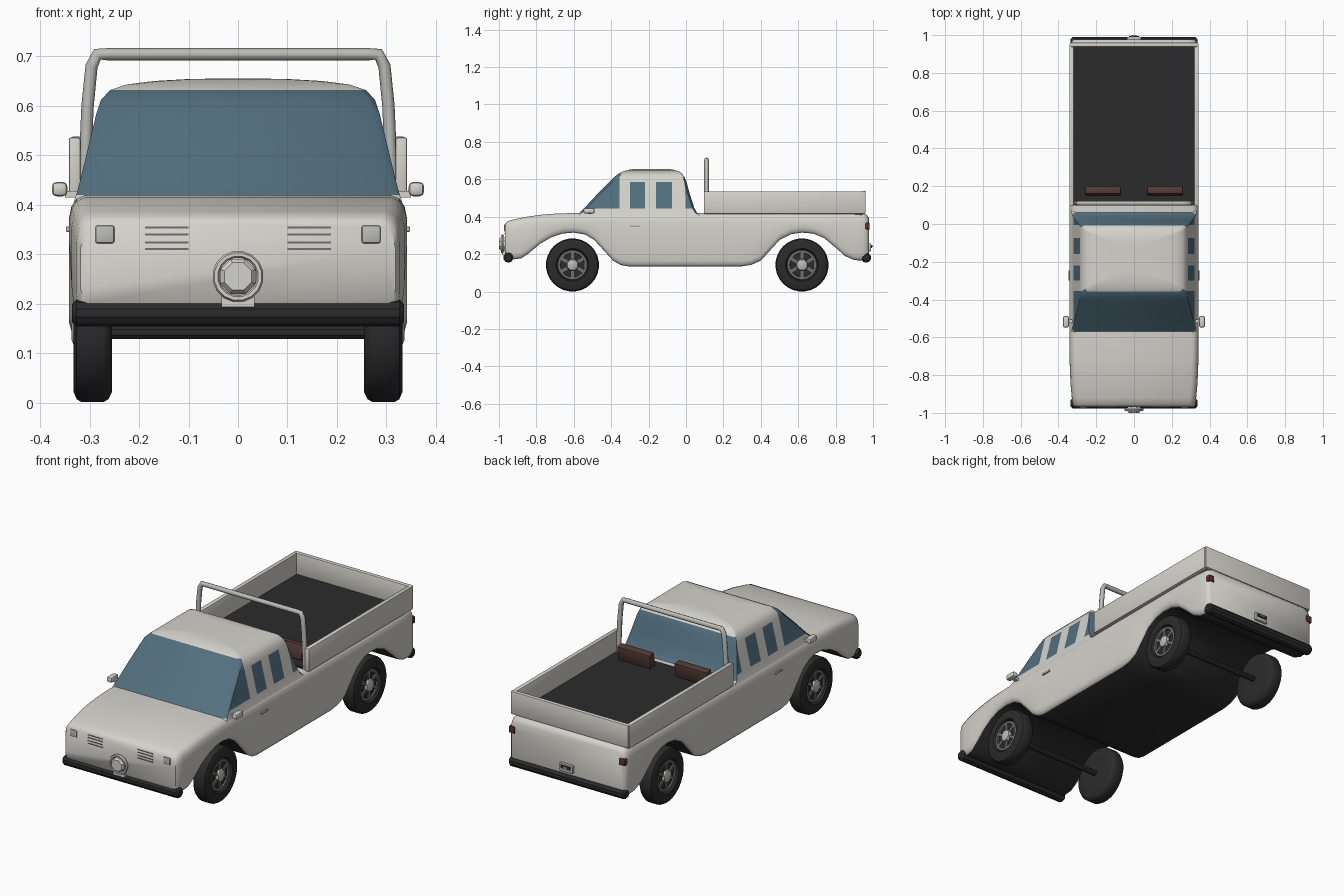
import bpy, bmesh, math
from mathutils import Matrix, Vector

if "Cube" in bpy.data.objects:
    bpy.data.objects.remove(bpy.data.objects["Cube"])


def mat(name, r, g, b):
    m = bpy.data.materials.new(name)
    m.diffuse_color = (r, g, b, 1)
    m.use_nodes = True
    m.node_tree.nodes["Principled BSDF"].inputs["Base Color"].default_value = m.diffuse_color
    return m


PAINT = mat("off_white_paint", 0.66, 0.65, 0.60)
GLASS = mat("blue_glass", 0.085, 0.16, 0.21)
BLACK = mat("black_rubber", 0.024, 0.024, 0.024)
METAL = mat("light_metal", 0.50, 0.50, 0.47)
STEEL = mat("dark_steel", 0.16, 0.16, 0.16)
BROWN = mat("brown_leather", 0.085, 0.042, 0.036)
RED = mat("dark_red_lamp", 0.10, 0.03, 0.025)


def finish(name, bm, mats, angle=35):
    bmesh.ops.recalc_face_normals(bm, faces=bm.faces[:])
    me = bpy.data.meshes.new(name)
    bm.to_mesh(me)
    bm.free()
    for m in mats:
        me.materials.append(m)
    ob = bpy.data.objects.new(name, me)
    bpy.context.collection.objects.link(ob)
    bpy.ops.object.select_all(action='DESELECT')
    ob.select_set(True)
    bpy.context.view_layer.objects.active = ob
    bpy.ops.object.shade_smooth_by_angle(angle=math.radians(angle))
    return ob


def box(name, x, y, z, m, bevel=0.0, tilt=0.0):
    """Box from (min, max) ranges, with optional bevel and tilt about x."""
    bm = bmesh.new()
    bmesh.ops.create_cube(bm, size=1)
    size = Vector((x[1] - x[0], y[1] - y[0], z[1] - z[0]))
    bmesh.ops.scale(bm, vec=size, verts=bm.verts)
    if bevel:
        bmesh.ops.bevel(bm, geom=bm.edges[:], offset=bevel, segments=2, profile=0.5, affect='EDGES')
    mid = Vector((sum(x) / 2, sum(y) / 2, sum(z) / 2))
    bmesh.ops.transform(bm, matrix=Matrix.Translation(mid) @ Matrix.Rotation(tilt, 4, 'X'), verts=bm.verts)
    return finish(name, bm, [m])


def lathe(name, profile, n, centre, axis, m, closed=False):
    """Turn (radius, offset) points about the x or y axis."""
    bm = bmesh.new()
    rings = []
    for r, o in profile:
        ring = []
        for i in range(n):
            a = 2 * math.pi * (i + 0.5) / n
            c, s = r * math.cos(a), r * math.sin(a)
            p = Vector((o, c, s)) if axis == 'X' else Vector((c, o, s))
            ring.append(bm.verts.new(p + Vector(centre)))
        rings.append(ring)
    pairs = list(zip(rings, rings[1:])) + ([(rings[-1], rings[0])] if closed else [])
    for a, b in pairs:
        for i in range(n):
            bm.faces.new((a[i], a[(i + 1) % n], b[(i + 1) % n], b[i]))
    if not closed:
        bm.faces.new(rings[0])
        bm.faces.new(rings[-1])
    return finish(name, bm, [m])


def tube(name, pts, r, m):
    cu = bpy.data.curves.new(name, 'CURVE')
    cu.dimensions = '3D'
    cu.bevel_depth, cu.bevel_resolution, cu.use_fill_caps = r, 2, True
    sp = cu.splines.new('POLY')
    sp.points.add(len(pts) - 1)
    for p, co in zip(sp.points, pts):
        p.co = (*co, 1)
    cu.materials.append(m)
    ob = bpy.data.objects.new(name, cu)
    bpy.context.collection.objects.link(ob)


# Lower body: sections along y with a wavy underside that forms the arches
BOTTOM = [(-.968, .20), (-.955, .19), (-.92, .172), (-.88, .178), (-.84, .205), (-.78, .255), (-.72, .29),
          (-.66, .31), (-.60, .315), (-.54, .305), (-.49, .275), (-.44, .22), (-.39, .165), (-.35, .142),
          (-.31, .135), (0, .135), (.30, .135), (.35, .143), (.40, .165), (.45, .22), (.50, .275), (.56, .306),
          (.62, .315), (.68, .31), (.74, .285), (.80, .235), (.85, .19), (.90, .168), (.95, .165), (.965, .17), (.978, .185)]
TOP = [(-.968, .362), (-.955, .376), (-.92, .386), (-.85, .40), (-.75, .414), (-.6, .42), (.94, .42), (.965, .412), (.978, .395)]
WIDTH = [(-.968, .318), (-.955, .326), (-.85, .336), (-.7, .342), (.8, .342), (.95, .336), (.965, .332), (.978, .322)]


def lerp(table, y):
    for (a, u), (b, v) in zip(table, table[1:]):
        if y <= b:
            return u + (v - u) * (y - a) / (b - a)
    return table[-1][1]


bm = bmesh.new()
rings = []
for y, zb in BOTTOM:
    zt, w = lerp(TOP, y), lerp(WIDTH, y)
    half = [(.955 * w, zb), (.985 * w, zb + .01), (w, zb + .03), (w, zt - .05),
            (.985 * w, zt - .024), (.955 * w, zt - .008), (.90 * w, zt)]
    loop = half + [(-x, z) for x, z in reversed(half)]
    rings.append([bm.verts.new((x, y, z)) for x, z in loop])
n = len(rings[0])
for a, b in zip(rings, rings[1:]):
    for i in range(n):
        f = bm.faces.new((a[i], a[(i + 1) % n], b[(i + 1) % n], b[i]))
        f.material_index = 1 if i == n - 1 else 0
bm.faces.new(rings[0])
bm.faces.new(rings[-1])
finish("lower_body", bm, [PAINT, BLACK], 50)

# Cab: rings by height (z, front y, back y, half width), glass picked by cell
LEVELS = [(.405, -.585, .085, .332), (.42, -.57, .06, .327), (.445, -.545, .045, .320), (.515, -.48, .022, .303),
          (.585, -.41, .003, .286), (.612, -.385, -.008, .277), (.632, -.358, -.022, .258), (.643, -.335, -.04, .225),
          (.650, -.31, -.06, .17), (.654, -.285, -.085, .10), (.655, -.26, -.11, .04)]
SPLITS = [-.355, -.30, -.22, -.16, -.075, -.004]
bm = bmesh.new()
rings = []
for z, yf, yb, w in LEVELS:
    side = [(w - .014, yf), (w, yf + .014)]
    side += [(w, min(max(s, yf + .016), yb - .011)) for s in SPLITS]
    side += [(w, yb - .01), (w - .012, yb)]
    loop = side + [(-x, y) for x, y in reversed(side)]
    rings.append([bm.verts.new((x, y, z)) for x, y in loop])
n = len(rings[0])
for k, (a, b) in enumerate(zip(rings, rings[1:])):
    for i in range(n):
        f = bm.faces.new((a[i], a[(i + 1) % n], b[(i + 1) % n], b[i]))
        c = i if i < n // 2 else n - 2 - i
        screen = i == n - 1 or c == 0
        rear = i == n // 2 - 1 or c == 8
        glass = (screen and 1 <= k <= 5) or (rear and 1 <= k <= 4) or (c == 1 and 2 <= k <= 5 and not screen)
        glass = glass or (c in (3, 5) and 2 <= k <= 3) or (c == 7 and 2 <= k <= 3)
        f.material_index = int(glass and (c != -1 or screen))
bm.faces.new(rings[-1])
finish("cab", bm, [PAINT, GLASS], 40)

# Cargo bed
for s, side in ((1, "right"), (-1, "left")):
    xs = sorted((s * .318, s * .342))
    box(side + "_bed_wall", xs, (.095, .955), (.415, .536), PAINT, .005)
box("tailgate", (-.338, .338), (.937, .96), (.418, .538), PAINT, .005)
box("bed_floor", (-.32, .32), (.10, .94), (.41, .428), BLACK)

# Roll bar
tube("roll_bar", [(-.312, .11, .42), (-.304, .11, .60), (-.296, .11, .68), (-.284, .11, .704), (-.262, .11, .704),
                  (.262, .11, .704), (.284, .11, .704), (.296, .11, .68), (.304, .11, .60), (.312, .11, .42)], .0125, METAL)

# Bumpers
for name, y in (("front_bumper", -.95), ("rear_bumper", .963)):
    lathe(name, [(.018, -.335), (.027, -.326), (.027, .326), (.018, .335)], 10, (0, y, .181), 'X', BLACK)

# Mirrored details: seats, mirrors, handles, lamps, grille slats
for s, side in ((1, "right"), (-1, "left")):
    def span(a, b):
        return sorted((s * a, s * b))
    box(side + "_bed_seat", span(.07, .26), (.155, .195), (.428, .505), BROWN, .007, -.15)
    box(side + "_mirror", span(.345, .376), (-.548, -.488), (.417, .446), PAINT, .009)
    box(side + "_mirror_stem", span(.315, .35), (-.525, -.505), (.415, .428), PAINT)
    box(side + "_door_handle", span(.338, .348), (-.30, -.245), (.345, .356), METAL, .003)
    box(side + "_headlamp", span(.25, .288), (-.974, -.95), (.322, .358), METAL, .004)
    box(side + "_tail_lamp", span(.300, .334), (.95, .982), (.332, .368), RED, .004)
    for i, z in enumerate((.308, .322, .338, .352)):
        box(side + "_grille_slat_%d" % i, span(.10, .188), (-.9705, -.96), (z, z + .004), STEEL)

# Front badge ring, disc and bracket
ring = [(.045 + .007 * math.cos(a), .009 * math.sin(a)) for a in [k * math.pi / 3 for k in range(6)]]
lathe("front_ring", ring, 16, (0, -.982, .255), 'Y', PAINT, True)
lathe("front_disc", [(.038, .02), (.038, -.008), (.03, -.018)], 8, (0, -.982, .255), 'Y', PAINT)
box("front_bracket", (-.033, .033), (-.982, -.95), (.193, .214), PAINT)

# Rear plate holder
box("rear_plate", (-.038, .038), (.97, .99), (.215, .258), METAL, .003)
box("rear_plate_recess", (-.027, .027), (.985, .994), (.234, .25), BLACK)
box("rear_plate_latch", (-.012, .012), (.985, 1.0), (.238, .246), METAL)

# Wheels
TYRE = [(.085, .255), (.122, .255), (.136, .262), (.142, .272), (.142, .316), (.136, .326), (.122, .332), (.088, .332),
        (.080, .318)]
for y, end in ((-.607, "front"), (.62, "rear")):
    for s, side in ((1, "right"), (-1, "left")):
        nm, c = end + "_" + side, (0, y, .142)

        def part(name, prof, n, m, closed=False):
            lathe(nm + name, [(r, s * o) for r, o in prof], n, c, 'X', m, closed)
        part("_tyre", TYRE, 28, BLACK)
        part("_rim", [(.064, .315), (.066, .325), (.078, .325), (.083, .315)], 24, STEEL, True)
        part("_hub", [(.034, .315), (.030, .331), (.018, .336)], 8, METAL)
        # Six spokes joined into one mesh
        bm = bmesh.new()
        for k in range(6):
            m4 = (Matrix.Translation((s * .319, y, .142)) @ Matrix.Rotation(k * math.pi / 3, 4, 'X')
                  @ Matrix.Translation((0, 0, .050)) @ Matrix.Diagonal((.012, .016, .036, 1)))
            bmesh.ops.create_cube(bm, size=1, matrix=m4)
        finish(nm + "_spokes", bm, [STEEL])
    # Axle between the wheels
    lathe(end + "_axle", [(.015, -.26), (.015, .26)], 8, (0, y, .142), 'X', BLACK)
